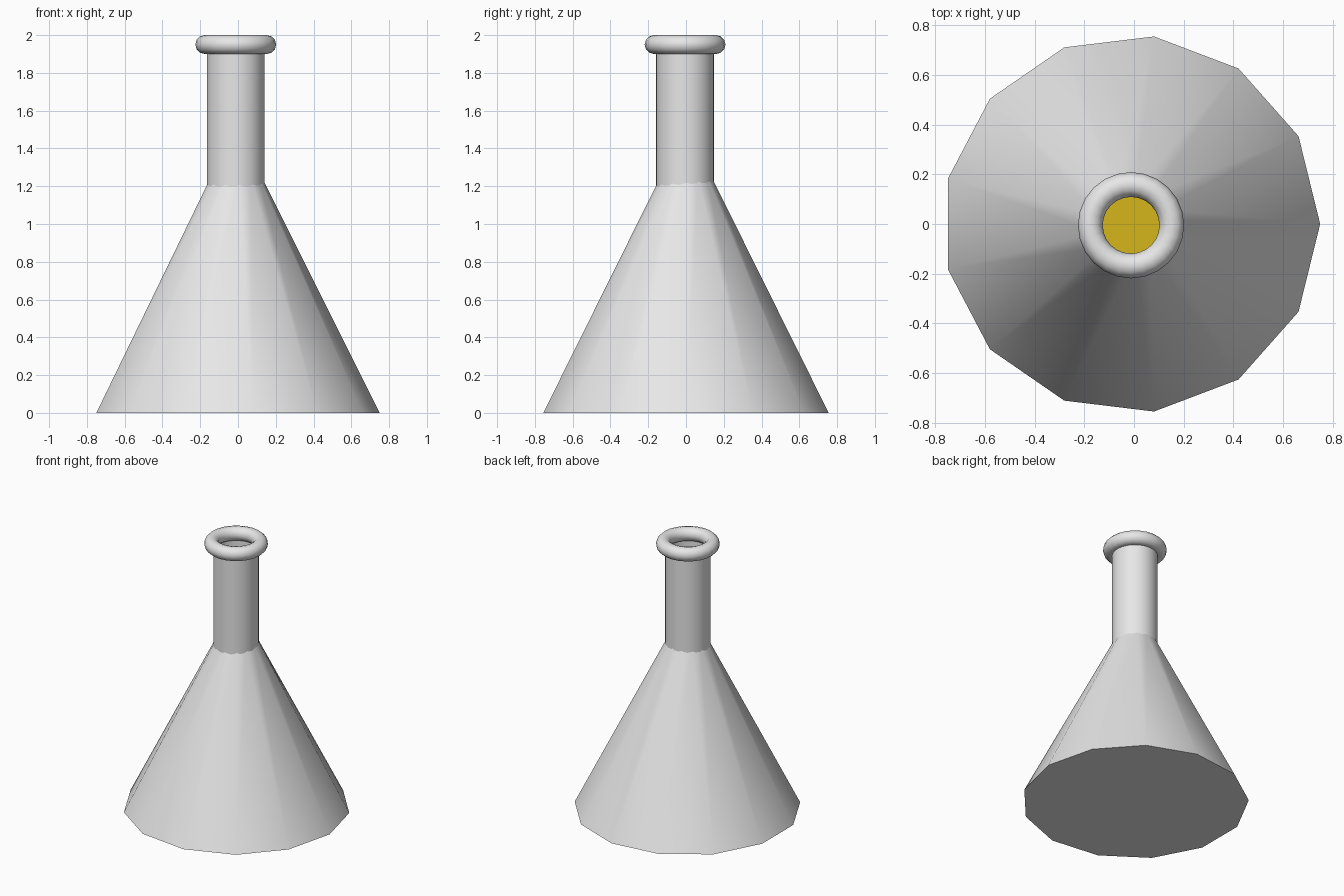
import bpy, bmesh, math

cube = bpy.data.objects.get("Cube")
if cube:
    bpy.data.objects.remove(cube, do_unlink=True)


def material(name, colour):
    mat = bpy.data.materials.new(name)
    mat.use_nodes = True
    mat.diffuse_color = (*colour, 1)
    mat.node_tree.nodes["Principled BSDF"].inputs["Base Color"].default_value = (*colour, 1)
    return mat


def lathe(name, profile, sides, centre, mat, cap_bottom=False, cap_top=False, closed=False):
    """Turn a (radius, height) profile about a vertical axis."""
    bm = bmesh.new()
    rings = []
    for radius, z in profile:
        angles = [math.tau * i / sides for i in range(sides)]
        rings.append([bm.verts.new((radius * math.cos(a), radius * math.sin(a), z))
                      for a in angles])
    pairs = list(zip(rings, rings[1:]))
    if closed:
        pairs.append((rings[-1], rings[0]))
    for low, high in pairs:
        for i in range(sides):
            j = (i + 1) % sides
            bm.faces.new((low[i], low[j], high[j], high[i]))
    if cap_bottom:
        bm.faces.new(rings[0][::-1])
    if cap_top:
        bm.faces.new(rings[-1])
    mesh = bpy.data.meshes.new(name)
    bm.to_mesh(mesh)
    bm.free()
    mesh.materials.append(mat)
    obj = bpy.data.objects.new(name, mesh)
    obj.location = (*centre, 0)
    bpy.context.collection.objects.link(obj)
    bpy.ops.object.select_all(action="DESELECT")
    obj.select_set(True)
    bpy.context.view_layer.objects.active = obj
    bpy.ops.object.shade_smooth_by_angle(angle=math.radians(40))
    return obj


glass = material("grey glass", (0.8, 0.8, 0.8))
yellow = material("yellow liquid", (0.66, 0.47, 0.011))

BODY_CENTRE = (-0.011, 0)
NECK_CENTRE = (-0.012, -0.005)


def body_radius(z):
    return 0.761 - 0.5 * z


# Conical body, closed below and open into the neck
lathe("flask_body", [(body_radius(z), z) for z in (0, 1.25)], 13,
      BODY_CENTRE, glass, cap_bottom=True)

# Liquid resting inside the body
lathe("liquid", [(body_radius(z) - 0.02, z) for z in (0.02, 0.7)], 13,
      BODY_CENTRE, yellow, cap_bottom=True, cap_top=True)

# Straight open neck
lathe("neck", [(0.153, 1.18), (0.153, 1.95)], 32, NECK_CENTRE, glass)

# Rounded rim around the mouth
rim_profile = [(0.164 + 0.05 * math.cos(t), 1.95 + 0.05 * math.sin(t))
               for t in (math.tau * i / 12 for i in range(12))]
lathe("rim", rim_profile, 24, NECK_CENTRE, glass, closed=True)
